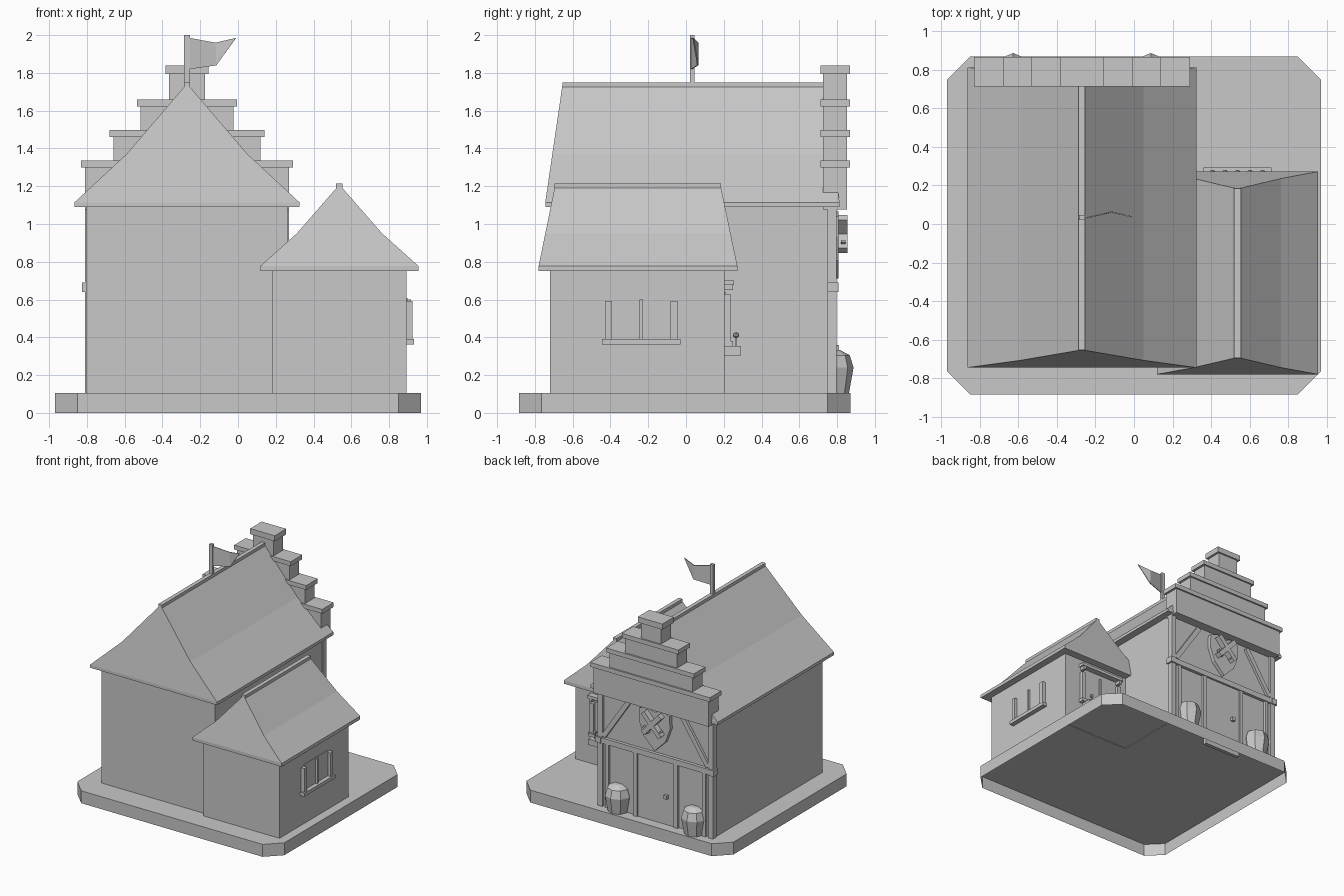
import bpy, bmesh, math
from mathutils import Vector, Matrix

if "Cube" in bpy.data.objects:
    bpy.data.objects.remove(bpy.data.objects["Cube"], do_unlink=True)

grey = bpy.data.materials.new("plain_grey")
grey.use_nodes = True
COLOUR = (0.58, 0.58, 0.58, 1)
grey.diffuse_color = COLOUR
grey.node_tree.nodes["Principled BSDF"].inputs["Base Color"].default_value = COLOUR


def finish(name, bm):
    bmesh.ops.recalc_face_normals(bm, faces=bm.faces)
    mesh = bpy.data.meshes.new(name)
    bm.to_mesh(mesh)
    bm.free()
    mesh.materials.append(grey)
    ob = bpy.data.objects.new(name, mesh)
    bpy.context.collection.objects.link(ob)
    return ob


def loft(name, rings, bottom=True, top=True):
    """Skin a stack of closed rings that all have the same point count."""
    bm = bmesh.new()
    loops = [[bm.verts.new(p) for p in ring] for ring in rings]
    n = len(loops[0])
    for a, b in zip(loops, loops[1:]):
        for i in range(n):
            j = (i + 1) % n
            bm.faces.new((a[i], a[j], b[j], b[i]))
    if bottom:
        bm.faces.new(loops[0][::-1])
    if top:
        bm.faces.new(loops[-1])
    return finish(name, bm)


def rect(x0, x1, y0, y1, z):
    return [(x0, y0, z), (x1, y0, z), (x1, y1, z), (x0, y1, z)]


def box(name, x0, x1, y0, y1, z0, z1):
    return loft(name, [rect(x0, x1, y0, y1, z0), rect(x0, x1, y0, y1, z1)])


def bar(name, a, b, y0, y1, width):
    """Beam between two (x, z) points on the back facade."""
    a, b = Vector(a), Vector(b)
    d = (b - a).normalized() * width / 2
    s = Vector((-d.y, d.x))
    outline = [a + s, b + s, b - s, a - s]
    return loft(name, [[(p.x, y, p.y) for p in outline] for y in (y0, y1)])


def roof(name, cx, half, kink, ys, ridge_ys, zs):
    """Bell-cast roof with leaning gable ends and a ridge beam."""
    z0, z1, zk, z2 = zs
    t = (zk - z1) / (z2 - z1)
    yk = [a + (b - a) * t for a, b in zip(ys, ridge_ys)]
    loft(name, [rect(cx - half, cx + half, *ys, z0),
                rect(cx - half, cx + half, *ys, z1),
                rect(cx - kink, cx + kink, *yk, zk),
                rect(cx - 0.012, cx + 0.012, *ridge_ys, z2)])
    box(name + "_ridge", cx - 0.017, cx + 0.017, *ridge_ys, z2 - 0.015, z2 + 0.02)


# Ground slab: chamfered, open underneath
X, Y0, Y1, C = 0.97, -0.885, 0.87, 0.12
slab = [(X - C, Y0), (X, Y0 + C), (X, Y1 - C), (X - C, Y1),
        (C - X, Y1), (-X, Y1 - C), (-X, Y0 + C), (C - X, Y0)]
loft("ground_slab", [[(x, y, z) for x, y in slab] for z in (0, 0.105)], bottom=False)

# Walls and roofs
MID, ANNEX = -0.27, 0.537
box("main_walls", -0.803, 0.262, -0.68, 0.775, 0.1, 1.1)
box("annex_walls", 0.18, 0.893, -0.72, 0.205, 0.1, 0.76)
roof("main_roof", MID, 0.595, 0.32, (-0.745, 0.813), (-0.655, 0.725), (1.09, 1.115, 1.37, 1.73))
roof("annex_roof", ANNEX, 0.418, 0.226, (-0.78, 0.272), (-0.695, 0.185), (0.75, 0.778, 0.95, 1.195))

# Stepped gable: each tier is a block with a cap
low = 1.078
for i, (half, top) in enumerate([(0.54, 1.335), (0.39, 1.497), (0.245, 1.66), (0.095, 1.84)]):
    box(f"gable_block_{i}", MID - half, MID + half, 0.725, 0.853, low, top - 0.02)
    over = half + 0.02
    box(f"gable_cap_{i}", MID - over, MID + over, 0.713, 0.867, top - 0.037 - 0.01 * (i == 3), top)
    low = top - 0.02

# Flag and pole
box("flag_pole", MID - 0.015, MID + 0.015, 0.02, 0.046, 1.7, 2.0)
bm = bmesh.new()
f = [bm.verts.new(p) for p in [(-0.257, 0.033, 1.82), (-0.257, 0.033, 1.985), (-0.12, 0.065, 1.96),
                               (-0.115, 0.065, 1.84), (-0.01, 0.04, 1.985)]]
bm.faces.new((f[0], f[1], f[2], f[3]))
bm.faces.new((f[3], f[2], f[4]))
flag = finish("flag", bm)
flag.modifiers.new("cloth", "SOLIDIFY").thickness = 0.006

# Timber frame on the back facade, mirrored about the door
FRONT = 0.797
for side, tag in ((-1, "right"), (1, "left")):
    def post(name, off, width, y0, y1, z0, z1):
        x = MID + side * off
        box(f"{tag}_{name}", x - width / 2, x + width / 2, y0, y1, z0, z1)
    post("corner_post", 0.518, 0.045, 0.75, FRONT, 0.1, 1.085)
    post("beam_end", 0.53, 0.05, 0.748, 0.808, 0.64, 0.69)
    post("inner_post", 0.455, 0.03, 0.76, FRONT, 0.1, 0.65)
    post("door_post", 0.19, 0.035, 0.76, FRONT, 0.1, 0.65)
    bar(f"{tag}_brace", (MID + side * 0.49, 0.70), (MID + side * 0.25, 1.06), 0.76, FRONT, 0.04)
box("cross_beam", MID - 0.53, MID + 0.53, 0.76, 0.802, 0.642, 0.688)

# Door with knob and its sill running down through the slab
box("door", MID - 0.172, MID + 0.172, 0.755, 0.785, 0.03, 0.645)
box("door_knob", MID - 0.115, MID - 0.085, 0.78, 0.81, 0.33, 0.36)

# Shield with two crossed bars
half_shield = [(0, 1.04), (0.07, 1.065), (0.14, 1.04), (0.145, 0.93), (0.1, 0.81), (0, 0.712)]
shield = half_shield + [(-x, z) for x, z in half_shield[-2:0:-1]]
loft("shield", [[(MID + x, y, z) for x, z in shield] for y in (0.765, 0.807)])
for s in (-1, 1):
    bar(f"crossed_bar_{s + 2}", (MID - s * 0.08, 0.86), (MID + s * 0.08, 1.035), 0.807, 0.855, 0.04)
    bar(f"crossed_guard_{s + 2}", (MID - s * 0.085, 0.91), (MID - s * 0.035, 0.865), 0.82, 0.845, 0.015)

# Eight-sided barrels beside the door
for x, tag in ((MID - 0.357, "right"), (MID + 0.357, "left")):
    rings = []
    for r, z in ((0.08, 0.1), (0.105, 0.24), (0.085, 0.305), (0.035, 0.332)):
        rings.append([(x + r * math.cos(a), 0.782 + r * math.sin(a), z)
                      for a in (math.tau * k / 8 for k in range(8))])
    loft(f"{tag}_barrel", rings)

# Side window of the annex
W, YC = 0.89, -0.237
box("side_window_pane", W, W + 0.008, YC - 0.158, YC + 0.158, 0.39, 0.607)
for s in (-1, 1):
    y = YC + s * 0.174
    box(f"side_window_post_{s + 2}", W, W + 0.033, y - 0.018, y + 0.018, 0.39, 0.592)
box("side_window_mullion", W, W + 0.025, YC - 0.009, YC + 0.009, 0.39, 0.6)
box("side_window_sill", W, W + 0.043, YC - 0.208, YC + 0.208, 0.363, 0.392)

# Back window of the annex with hood, sill and flower box
B = 0.2
box("back_window_pane", ANNEX - 0.17, ANNEX + 0.17, B, B + 0.012, 0.38, 0.64)
for s in (-1, 1):
    x = ANNEX + s * 0.185
    box(f"back_window_post_{s + 2}", x - 0.018, x + 0.018, B, 0.235, 0.378, 0.63)
    box(f"back_window_bracket_{s + 2}", x - 0.012, x + 0.012, B, 0.25, 0.65, 0.69)
box("back_window_mullion", ANNEX - 0.01, ANNEX + 0.01, B, 0.228, 0.378, 0.63)
box("back_window_hood", ANNEX - 0.21, ANNEX + 0.21, B, 0.255, 0.677, 0.702)
box("back_window_sill", ANNEX - 0.21, ANNEX + 0.21, B, 0.248, 0.352, 0.38)
box("flower_box", ANNEX - 0.176, ANNEX + 0.176, B, 0.292, 0.305, 0.355)
for i in range(5):
    x = ANNEX - 0.13 + i * 0.065
    box(f"flower_stem_{i}", x - 0.004, x + 0.004, 0.261, 0.269, 0.35, 0.41)
    bm = bmesh.new()
    bmesh.ops.create_icosphere(bm, subdivisions=1, radius=0.018,
                               matrix=Matrix.Translation((x, 0.265, 0.412)))
    finish(f"flower_{i}", bm)
